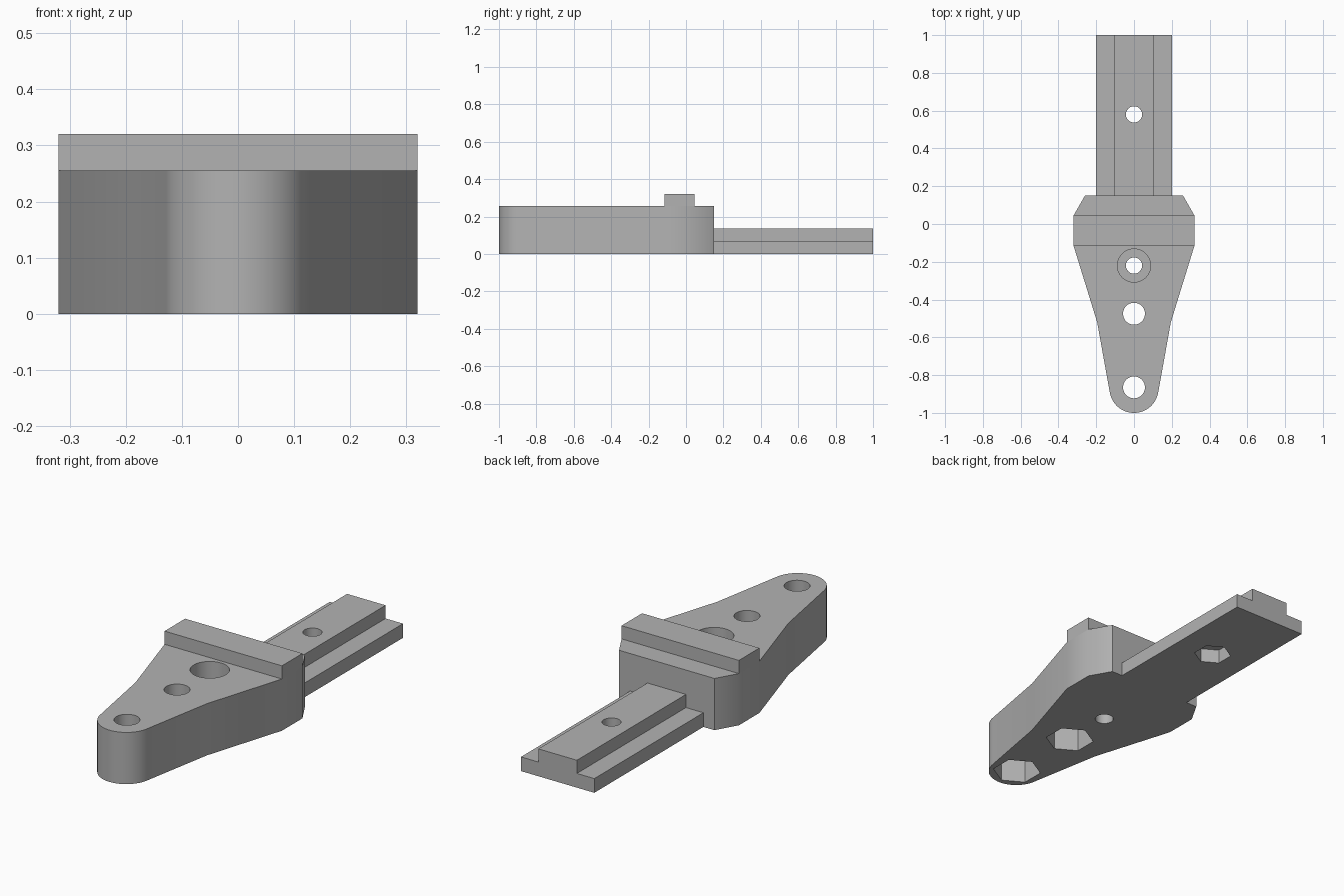
import bpy, bmesh, math

cube = bpy.data.objects.get("Cube")
if cube:
    bpy.data.objects.remove(cube, do_unlink=True)

grey = bpy.data.materials.new("plain grey")
grey.use_nodes = True
COLOUR = (0.45, 0.45, 0.45, 1)
grey.diffuse_color = COLOUR
grey.node_tree.nodes["Principled BSDF"].inputs["Base Color"].default_value = COLOUR


def prism(name, points, start, end, axis="Z"):
    """Extrude an outline along z, or an x-z outline along y."""
    def place(p, h):
        return (p[0], p[1], h) if axis == "Z" else (p[0], h, p[1])
    bm = bmesh.new()
    base = bm.faces.new([bm.verts.new(place(p, start)) for p in points])
    new = bmesh.ops.extrude_face_region(bm, geom=[base])["geom"]
    far = [v for v in new if isinstance(v, bmesh.types.BMVert)]
    for v in far:
        v.co[2 if axis == "Z" else 1] = end
    bmesh.ops.recalc_face_normals(bm, faces=bm.faces)
    mesh = bpy.data.meshes.new(name)
    bm.to_mesh(mesh)
    bm.free()
    mesh.materials.append(grey)
    obj = bpy.data.objects.new(name, mesh)
    bpy.context.collection.objects.link(obj)
    return obj


def mirrored(half):
    """Close a right-hand outline with its mirror image."""
    return half + [(-x, y) for x, y in reversed(half) if x > 1e-5]


def ring(y, radius, sides):
    """Regular polygon with a corner on the y axis."""
    turn = 2 * math.pi / sides
    return [(radius * math.sin(i * turn), y + radius * math.cos(i * turn))
            for i in range(sides)]


def drill(target, y, radius, sides, bottom, top):
    cutter = prism("hole_cutter", ring(y, radius, sides), bottom, top)
    cutter.hide_render = True
    mod = target.modifiers.new("hole", "BOOLEAN")
    mod.operation = "DIFFERENCE"
    mod.solver = "EXACT"
    mod.object = cutter
    bpy.context.view_layer.objects.active = target
    bpy.ops.object.modifier_apply(modifier=mod.name)
    bpy.data.objects.remove(cutter, do_unlink=True)


# Tapered body with a rounded nose
half = [(0.26, 0.15), (0.32, 0.045), (0.32, -0.115), (0.195, -0.52)]
NOSE, NOSE_Y, STEPS = 0.13, -0.87, 16
for i in range(STEPS + 1):
    a = math.radians(-10) - math.radians(80) * i / STEPS
    half.append((NOSE * math.cos(a), NOSE_Y + NOSE * math.sin(a)))
body = prism("tapered_body", mirrored(half), 0, 0.255)

# Raised bar across the widest part
bar = [(-0.32, -0.115), (0.32, -0.115), (0.32, 0.045), (-0.32, 0.045)]
ridge = prism("cross_ridge", bar, 0.255, 0.32)

# Stepped rail at the back
step = [(0.2, 0), (0.2, 0.07), (0.105, 0.07), (0.105, 0.135)]
rail = prism("stepped_rail", mirrored(step), 0.15, 1.0, axis="Y")

# Bolt holes with hexagonal nut pockets underneath
for part, y, hole, nut, depth in ((body, -0.865, 0.058, 0.113, 0.12),
                                  (body, -0.475, 0.058, 0.113, 0.12),
                                  (rail, 0.58, 0.043, 0.087, 0.07)):
    drill(part, y, hole, 40, -0.1, 0.5)
    drill(part, y, nut, 6, -0.1, depth)

# Counterbored screw hole behind the ridge
drill(body, -0.22, 0.043, 40, -0.1, 0.5)
drill(body, -0.22, 0.088, 48, 0.135, 0.5)

for obj in (body, ridge, rail):
    bpy.ops.object.select_all(action="DESELECT")
    obj.select_set(True)
    bpy.context.view_layer.objects.active = obj
    bpy.ops.object.shade_smooth_by_angle(angle=math.radians(30))
